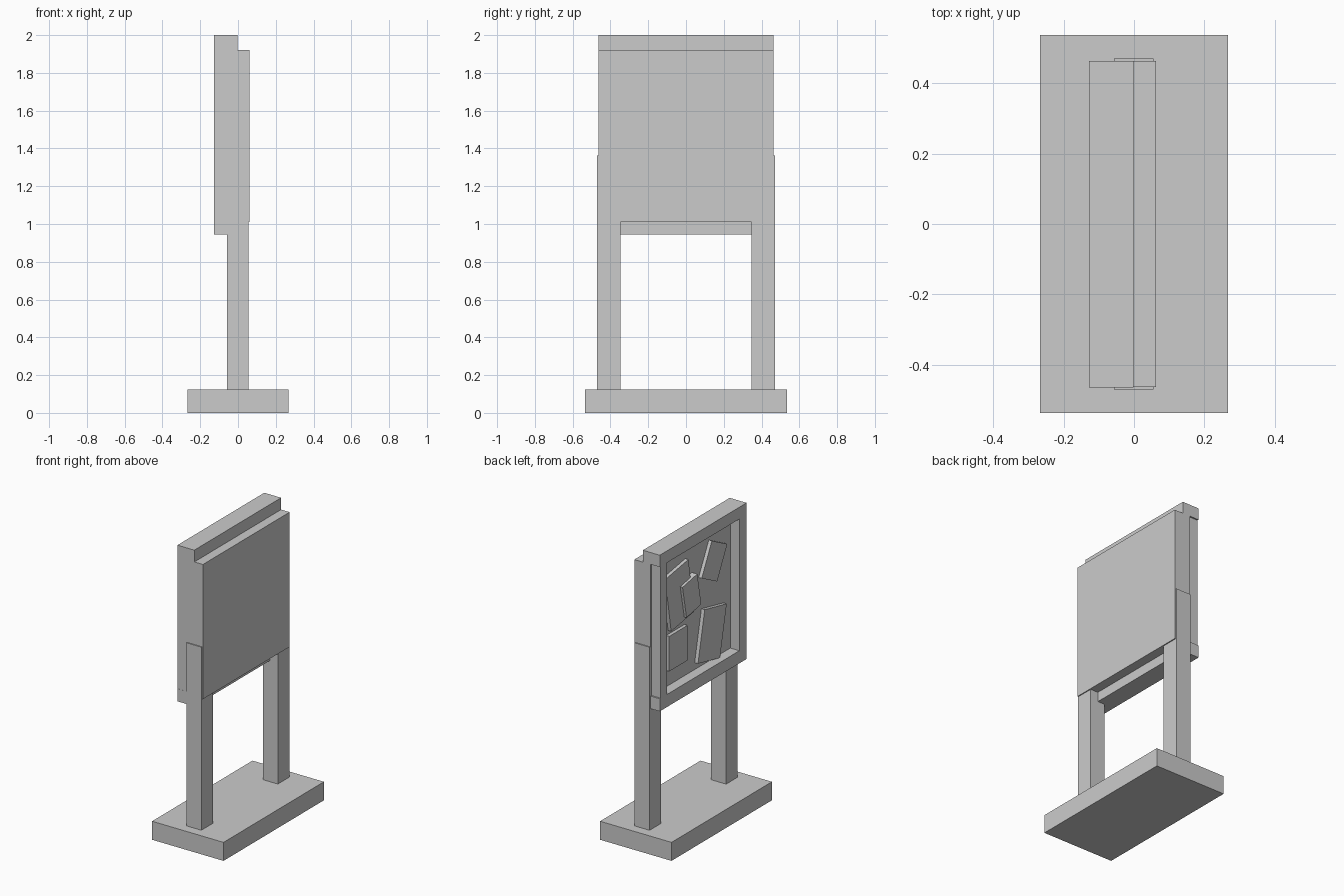
import bpy
from math import radians


def box(name, x, y, z):
    """Box from (min, max) ranges on each axis."""
    bpy.ops.mesh.primitive_cube_add(size=1, location=[sum(r) / 2 for r in (x, y, z)])
    ob = bpy.context.object
    ob.name = name
    ob.scale = [r[1] - r[0] for r in (x, y, z)]
    bpy.ops.object.transform_apply(location=False, rotation=False, scale=True)
    return ob


# Base slab
box("base", (-0.267, 0.267), (-0.536, 0.536), (0, 0.125))

# Two posts, slightly proud of the board sides
box("left_post", (-0.057, 0.055), (-0.47, -0.347), (0.125, 1.362))
box("right_post", (-0.057, 0.055), (0.347, 0.47), (0.125, 1.362))

# Backing board
box("backing_board", (-0.06, 0.062), (-0.463, 0.463), (1.01, 1.92))

# Frame around the notice area
box("top_rail", (-0.128, -0.002), (-0.464, 0.463), (1.92, 2.0))
box("bottom_rail", (-0.128, -0.002), (-0.464, 0.463), (0.945, 1.03))
box("left_stile", (-0.128, -0.06), (-0.463, -0.387), (1.03, 1.92))
box("right_stile", (-0.128, -0.06), (0.387, 0.453), (1.03, 1.92))

# Pinned notices: y, z, width, height, tilt in degrees, front surface x
notices = [
    (-0.186, 1.70, 0.185, 0.238, 27, -0.083),
    (0.185, 1.61, 0.25, 0.38, -9.5, -0.083),
    (0.08, 1.572, 0.16, 0.225, -11, -0.1),
    (0.20, 1.258, 0.195, 0.237, 0, -0.083),
    (-0.16, 1.22, 0.24, 0.345, 12, -0.085),
]
for i, (y, z, w, h, tilt, front) in enumerate(notices):
    note = box(f"notice_{i + 1}", (front, -0.055),
               (y - w / 2, y + w / 2), (z - h / 2, z + h / 2))
    note.rotation_euler.x = radians(tilt)
